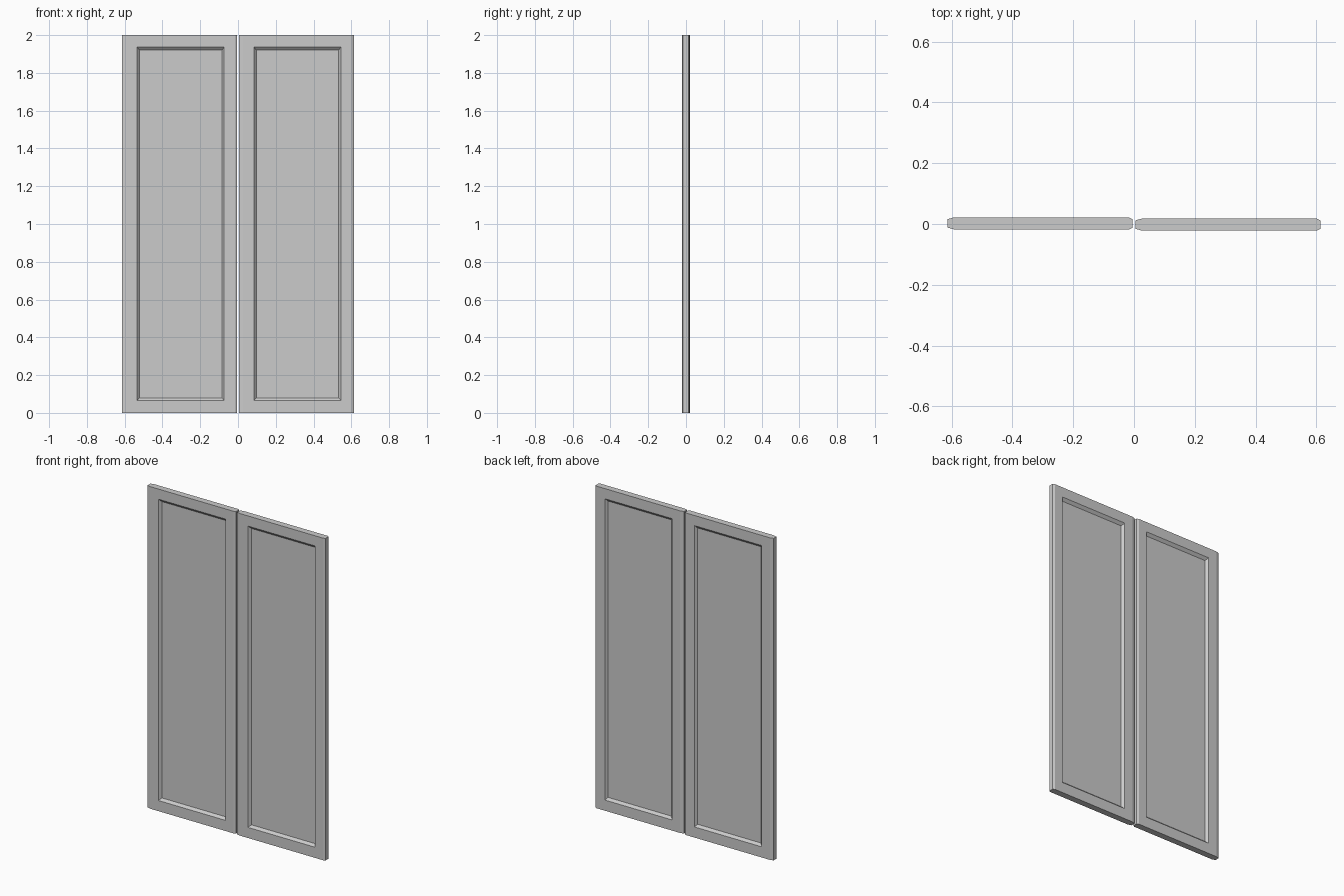
import bpy, bmesh

if "Cube" in bpy.data.objects:
    bpy.data.objects.remove(bpy.data.objects["Cube"])

HEIGHT = 2.0
WIDTH = 0.608
HALF_T = 0.02        # half of the leaf thickness
CH_Y = 0.006         # chamfer depth on the vertical edges
CH_L, CH_R = 0.022, 0.012
RECESS = 0.015       # depth of the sunken panels


def rect_ring(bm, x0, x1, z0, z1, y):
    return [bm.verts.new((x, y, z)) for x, z in ((x0, z0), (x1, z0), (x1, z1), (x0, z1))]


def bridge(bm, a, b):
    for i in range(4):
        j = (i + 1) % 4
        bm.faces.new((a[i], a[j], b[j], b[i]))


def door_leaf(name, left_x, y):
    bm = bmesh.new()
    outer, shoulder = [], []
    for side in (-1, 1):
        # flat frame face, sloped moulding and sunken panel
        face = rect_ring(bm, CH_L, WIDTH - CH_R, 0, HEIGHT, side * HALF_T)
        lip = rect_ring(bm, 0.079, 0.54, 0.066, 1.937, side * HALF_T)
        panel = rect_ring(bm, 0.092, 0.528, 0.08, 1.92, side * (HALF_T - RECESS))
        bridge(bm, face, lip)
        bridge(bm, lip, panel)
        bm.faces.new(panel)
        # chamfered vertical edges
        edge = rect_ring(bm, 0, WIDTH, 0, HEIGHT, side * (HALF_T - CH_Y))
        for i, j in ((0, 3), (1, 2)):
            bm.faces.new((face[i], face[j], edge[j], edge[i]))
        outer.append(face)
        shoulder.append(edge)
    f, b = outer
    ef, eb = shoulder
    # side edges, then bottom and top caps
    for i, j in ((0, 3), (1, 2)):
        bm.faces.new((ef[i], ef[j], eb[j], eb[i]))
    for l, r in ((0, 1), (3, 2)):
        bm.faces.new((f[l], f[r], ef[r], eb[r], b[r], b[l], eb[l], ef[l]))
    bmesh.ops.recalc_face_normals(bm, faces=bm.faces)
    mesh = bpy.data.meshes.new(name)
    bm.to_mesh(mesh)
    bm.free()
    obj = bpy.data.objects.new(name, mesh)
    obj.location = (left_x, y, 0)
    bpy.context.collection.objects.link(obj)


# Two matching leaves, slightly offset in depth
door_leaf("left_door", -0.613, 0.002)
door_leaf("right_door", 0.005, -0.002)
